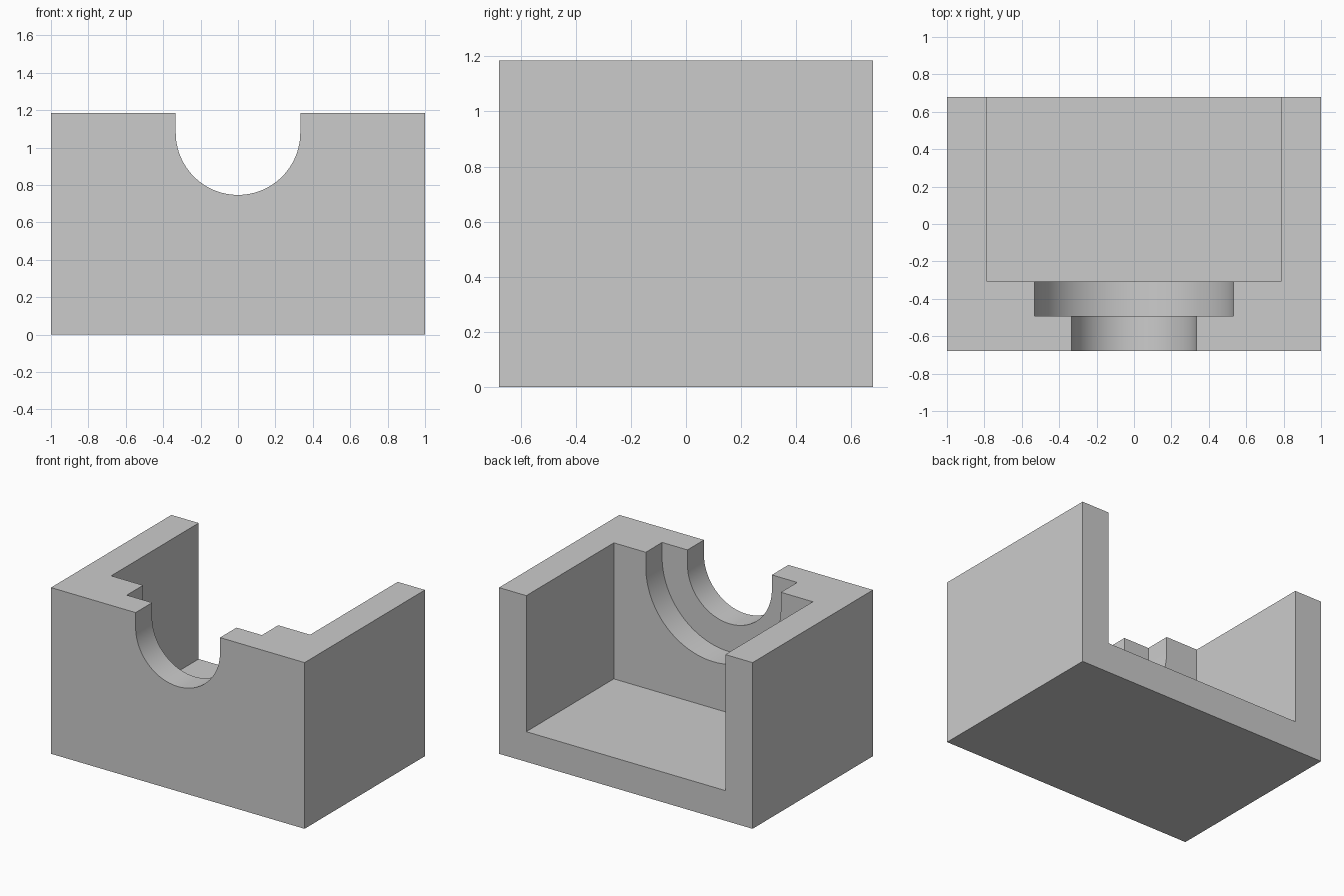
import bpy
import math

cube = bpy.data.objects.get("Cube")
if cube:
    bpy.data.objects.remove(cube, do_unlink=True)

WIDTH, DEPTH, HEIGHT = 2.0, 1.356, 1.185
FRONT, BACK = -DEPTH / 2, DEPTH / 2
WALL = 0.215          # side wall and floor thickness
POCKET_Y = -0.308     # inner face of the front wall
STEP_Y = -0.492       # shoulder between the two bores
BORE_Z = 1.08         # bore axis height
OVER = 0.3            # cutter overshoot

grey = bpy.data.materials.new("plain grey")
grey.use_nodes = True
colour = (0.6, 0.6, 0.6, 1)
grey.diffuse_color = colour
grey.node_tree.nodes["Principled BSDF"].inputs["Base Color"].default_value = colour


def prism(name, outline, y0, y1):
    """Extrude an (x, z) outline, given counter-clockwise from the front, along y."""
    n = len(outline)
    verts = [(x, y, z) for y in (y0, y1) for x, z in outline]
    faces = [tuple(range(n)), tuple(reversed(range(n, 2 * n)))]
    faces += [(i, i + n, (i + 1) % n + n, (i + 1) % n) for i in range(n)]
    mesh = bpy.data.meshes.new(name)
    mesh.from_pydata(verts, [], faces)
    mesh.materials.append(grey)
    obj = bpy.data.objects.new(name, mesh)
    bpy.context.collection.objects.link(obj)
    return obj


def rectangle(half, z0, z1):
    return [(-half, z0), (half, z0), (half, z1), (-half, z1)]


def slot(radius, steps=48):
    """Half-round bottom with straight sides running out of the top."""
    arc = [math.pi * (1 + i / steps) for i in range(steps + 1)]
    points = [(radius * math.cos(a), BORE_Z + radius * math.sin(a)) for a in arc]
    return points + [(radius, HEIGHT + OVER), (-radius, HEIGHT + OVER)]


# Solid block
housing = prism("housing", rectangle(WIDTH / 2, 0, HEIGHT), FRONT, BACK)

# Open pocket and the stepped bore through the front wall
cutters = [
    prism("pocket_cutter", rectangle(WIDTH / 2 - WALL, WALL, HEIGHT + OVER),
          POCKET_Y, BACK + OVER),
    prism("wide_bore_cutter", slot(0.533), STEP_Y, 0),
    prism("narrow_bore_cutter", slot(0.333), FRONT - OVER, 0),
]
for cutter in cutters:
    cutter.hide_render = True
    cut = housing.modifiers.new(cutter.name, 'BOOLEAN')
    cut.operation = 'DIFFERENCE'
    cut.solver = 'EXACT'
    cut.object = cutter

# Apply the cuts and drop the cutters
bpy.ops.object.select_all(action='DESELECT')
housing.select_set(True)
bpy.context.view_layer.objects.active = housing
for cutter in cutters:
    bpy.ops.object.modifier_apply(modifier=cutter.name)
    bpy.data.objects.remove(cutter, do_unlink=True)

bpy.ops.object.shade_smooth_by_angle(angle=math.radians(30))
